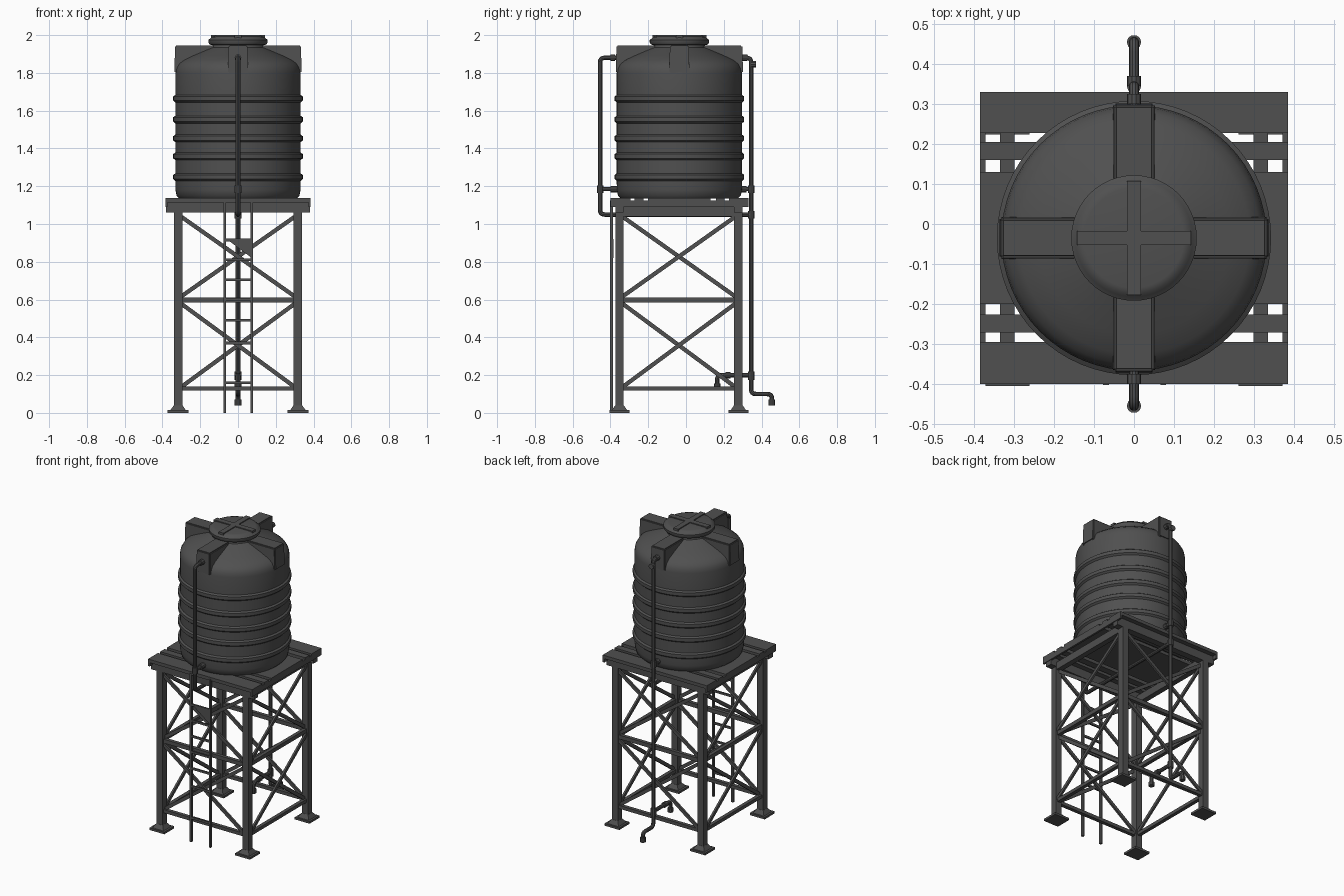
import bpy, bmesh, math
from mathutils import Vector, Matrix

if "Cube" in bpy.data.objects:
    bpy.data.objects.remove(bpy.data.objects["Cube"])

mat = bpy.data.materials.new("dark grey")
mat.diffuse_color = (0.08, 0.08, 0.08, 1)
mat.use_nodes = True
mat.node_tree.nodes["Principled BSDF"].inputs["Base Color"].default_value = mat.diffuse_color
CY = -0.035                      # tank centre in y
LX, YF, YB = 0.317, -0.352, 0.277  # leg centres


def finish(name, bm, smooth=False):
    bmesh.ops.recalc_face_normals(bm, faces=bm.faces)
    me = bpy.data.meshes.new(name)
    bm.to_mesh(me)
    bm.free()
    me.materials.append(mat)
    ob = bpy.data.objects.new(name, me)
    bpy.context.collection.objects.link(ob)
    if smooth:
        bpy.ops.object.select_all(action='DESELECT')
        ob.select_set(True)
        bpy.context.view_layer.objects.active = ob
        bpy.ops.object.shade_smooth_by_angle(angle=math.radians(35))
    return ob


def add_box(bm, x0, x1, y0, y1, z0, z1):
    m = Matrix.Translation(((x0 + x1) / 2, (y0 + y1) / 2, (z0 + z1) / 2)) @ \
        Matrix.Diagonal((x1 - x0, y1 - y0, z1 - z0, 1))
    bmesh.ops.create_cube(bm, size=1, matrix=m)


def box(name, *b):
    bm = bmesh.new()
    add_box(bm, *b)
    return finish(name, bm)


def bar(bm, p, q, side, w, t):
    """Flat bar from p to q, thickness t along 'side', width w across."""
    p, q, s = Vector(p), Vector(q), Vector(side)
    d = q - p
    c = d.normalized().cross(s)
    m = Matrix((d, c * w, s * t)).transposed().to_4x4()
    m.translation = (p + q) / 2
    bmesh.ops.create_cube(bm, size=1, matrix=m)


def lathe(name, prof, n=64):
    bm = bmesh.new()
    rings = [[bm.verts.new((r * math.cos(2 * math.pi * i / n),
                            CY + r * math.sin(2 * math.pi * i / n), z))
              for i in range(n)] for r, z in prof]
    for a, b in zip(rings, rings[1:]):
        for i in range(n):
            bm.faces.new((a[i], a[(i + 1) % n], b[(i + 1) % n], b[i]))
    bm.faces.new(rings[0])
    bm.faces.new(rings[-1])
    return finish(name, bm, True)


def pipe(name, pts, r, bend=0.025):
    """Round pipe along (y, z) points at x = 0, with rounded elbows."""
    pts = [Vector((0, y, z)) for y, z in pts]
    path = [pts[0]]
    for a, b, c in zip(pts, pts[1:], pts[2:]):
        u, v = (a - b).normalized() * bend, (c - b).normalized() * bend
        for k in range(5):
            t = k / 4
            path.append(b + u * (1 - t) ** 2 + v * t ** 2)
    path.append(pts[-1])
    cu = bpy.data.curves.new(name, 'CURVE')
    cu.dimensions = '3D'
    cu.bevel_depth, cu.bevel_resolution, cu.use_fill_caps = r, 3, True
    sp = cu.splines.new('POLY')
    sp.points.add(len(path) - 1)
    for s, p in zip(sp.points, path):
        s.co = (*p, 1)
    ob = bpy.data.objects.new(name + "_path", cu)
    bpy.context.collection.objects.link(ob)
    bpy.context.view_layer.update()
    me = bpy.data.meshes.new_from_object(
        ob.evaluated_get(bpy.context.evaluated_depsgraph_get()))
    bm = bmesh.new()
    bm.from_mesh(me)
    bpy.data.objects.remove(ob)
    bpy.data.meshes.remove(me)
    return finish(name, bm, True)


# Tank body with raised hoops and domed top
prof = [(0.31, 1.135), (0.325, 1.15), (0.331, 1.18)]
for z in (1.25, 1.36, 1.455, 1.555, 1.665):
    prof += [(0.332, z - 0.022), (0.343, z - 0.012), (0.343, z + 0.010), (0.332, z + 0.018)]
prof += [(0.332, 1.80), (0.328, 1.825), (0.315, 1.848), (0.29, 1.868),
         (0.24, 1.892), (0.18, 1.918), (0.14, 1.935), (0.13, 1.965)]
lathe("tank_body", prof)

# Lid with rim and raised cross
lathe("tank_lid", [(0.13, 1.945), (0.15, 1.95), (0.157, 1.96), (0.157, 1.975),
                   (0.147, 1.982), (0.14, 1.99), (0.125, 1.994)], 48)
box("lid_bar_x", -0.143, 0.143, CY - 0.018, CY + 0.018, 1.975, 2.0)
box("lid_bar_y", -0.018, 0.018, CY - 0.143, CY + 0.143, 1.975, 2.0)

# Four radial shoulder blocks, slightly wider at the base
for i, nm in enumerate(("right", "back", "left", "front")):
    bm = bmesh.new()
    add_box(bm, 0.10, 0.337, -0.053, 0.053, 1.80, 1.945)
    for v in bm.verts:
        if v.co.z > 1.9:
            v.co.y *= 0.95
            v.co.x = min(v.co.x, 0.333)
    bmesh.ops.bevel(bm, geom=bm.edges[:], offset=0.006, segments=2, affect='EDGES')
    bmesh.ops.transform(bm, verts=bm.verts, matrix=Matrix.Translation((0, CY, 0)) @
                        Matrix.Rotation(i * math.pi / 2, 4, 'Z'))
    finish("shoulder_block_" + nm, bm, True)

# Platform planks and side strips
for i, (a, b) in enumerate(((-0.40, -0.295), (-0.272, -0.226), (-0.20, 0.13),
                            (0.16, 0.205), (0.228, 0.33))):
    box(f"plank_{i}", -0.385, 0.385, a, b, 1.115, 1.137)
for s in (-1, 1):
    x0, x1 = sorted((s * 0.372, s * 0.385))
    box("platform_side_strip", x0, x1, -0.40, 0.33, 1.09, 1.125)

# Legs with foot plates and gussets
for sx in (-1, 1):
    for y in (YF, YB):
        x = sx * LX
        box("leg", x - 0.022, x + 0.022, y - 0.022, y + 0.022, 0.01, 1.07)
        box("foot_plate", x - 0.055, x + 0.055, y - 0.053, y + 0.053, 0, 0.014)
        bm = bmesh.new()
        bmesh.ops.create_cone(bm, cap_ends=True, segments=4, radius1=0.058, radius2=0.033,
                              depth=0.026, matrix=Matrix.Translation((x, y, 0.027)) @
                              Matrix.Rotation(math.pi / 4, 4, 'Z'))
        finish("foot_gusset", bm)

# Top beams
for y in (YF, YB):
    box("top_beam_x", -0.38, 0.38, y - 0.022, y + 0.022, 1.06, 1.115)
for s in (-1, 1):
    box("top_beam_y", s * LX - 0.018, s * LX + 0.018, YF, YB, 1.04, 1.09)

# Horizontal rails and crossed braces on all four sides
sides = [("front", (-LX, YF), (LX, YF), (0, 1, 0)), ("back", (-LX, YB), (LX, YB), (0, 1, 0)),
         ("left", (-LX, YF), (-LX, YB), (1, 0, 0)), ("right", (LX, YF), (LX, YB), (1, 0, 0))]
for nm, a, b, n in sides:
    bm = bmesh.new()
    for z, w in ((0.13, 0.022), (0.598, 0.026)):
        bar(bm, (*a, z), (*b, z), n, w, 0.024)
    finish(nm + "_rails", bm)
    bm = bmesh.new()
    o = Vector(n) * 0.007
    for z0, z1 in ((0.125, 0.59), (0.605, 1.05)):
        bar(bm, Vector((*a, z0)) + o, Vector((*b, z1)) + o, n, 0.022, 0.013)
        bar(bm, Vector((*a, z1)) - o, Vector((*b, z0)) - o, n, 0.022, 0.013)
    finish(nm + "_braces", bm)

# Ladder on the front
bm = bmesh.new()
for x in (-0.07, 0.073):
    add_box(bm, x - 0.007, x + 0.007, -0.403, -0.387, 0, 1.125)
for z in (0.16, 0.37, 0.49, 0.60, 0.705, 0.81, 0.915):
    add_box(bm, -0.07, 0.073, -0.40, -0.39, z - 0.007, z + 0.007)
finish("ladder", bm)

# Triangular plate on the ladder
bm = bmesh.new()
tri = [(-0.06, 0.92), (0.073, 0.92), (0.073, 0.82)]
f = [bm.verts.new((x, -0.40, z)) for x, z in tri]
g = [bm.verts.new((x, -0.385, z)) for x, z in tri]
bm.faces.new(f)
bm.faces.new(g)
for i in range(3):
    bm.faces.new((f[i], f[(i + 1) % 3], g[(i + 1) % 3], g[i]))
finish("ladder_plate", bm)

# Front pipe: tank top, down, and back under the platform
pipe("front_pipe", [(-0.36, 1.88), (-0.455, 1.88), (-0.455, 1.05), (0.345, 1.05)], 0.0125)
pipe("front_outlet", [(-0.455, 1.185), (-0.34, 1.185)], 0.012)
# Back pipe: tank top, down to the spout
pipe("back_pipe", [(0.29, 1.88), (0.345, 1.88), (0.345, 0.10), (0.455, 0.10), (0.455, 0.045)], 0.0125)
pipe("back_outlet", [(0.28, 1.185), (0.345, 1.185)], 0.012)
pipe("lower_branch", [(0.345, 0.20), (0.165, 0.20), (0.165, 0.14)], 0.0125)

# Collars at pipe joints
for i, (a, b) in enumerate((((-0.40, 1.88), (-0.375, 1.88)), ((0.30, 1.88), (0.325, 1.88)),
                            ((0.345, 1.845), (0.37, 1.845)), ((-0.455, 1.165), (-0.455, 1.205)),
                            ((-0.40, 1.185), (-0.36, 1.185)), ((0.345, 1.165), (0.345, 1.205)),
                            ((0.345, 0.175), (0.345, 0.22)), ((0.21, 0.20), (0.235, 0.20)),
                            ((0.165, 0.13), (0.165, 0.155)), ((0.455, 0.04), (0.455, 0.07)),
                            ((0.345, 1.03), (0.345, 1.07)), ((0.295, 1.185), (0.32, 1.185)))):
    pipe(f"pipe_collar_{i}", [a, b], 0.018)
